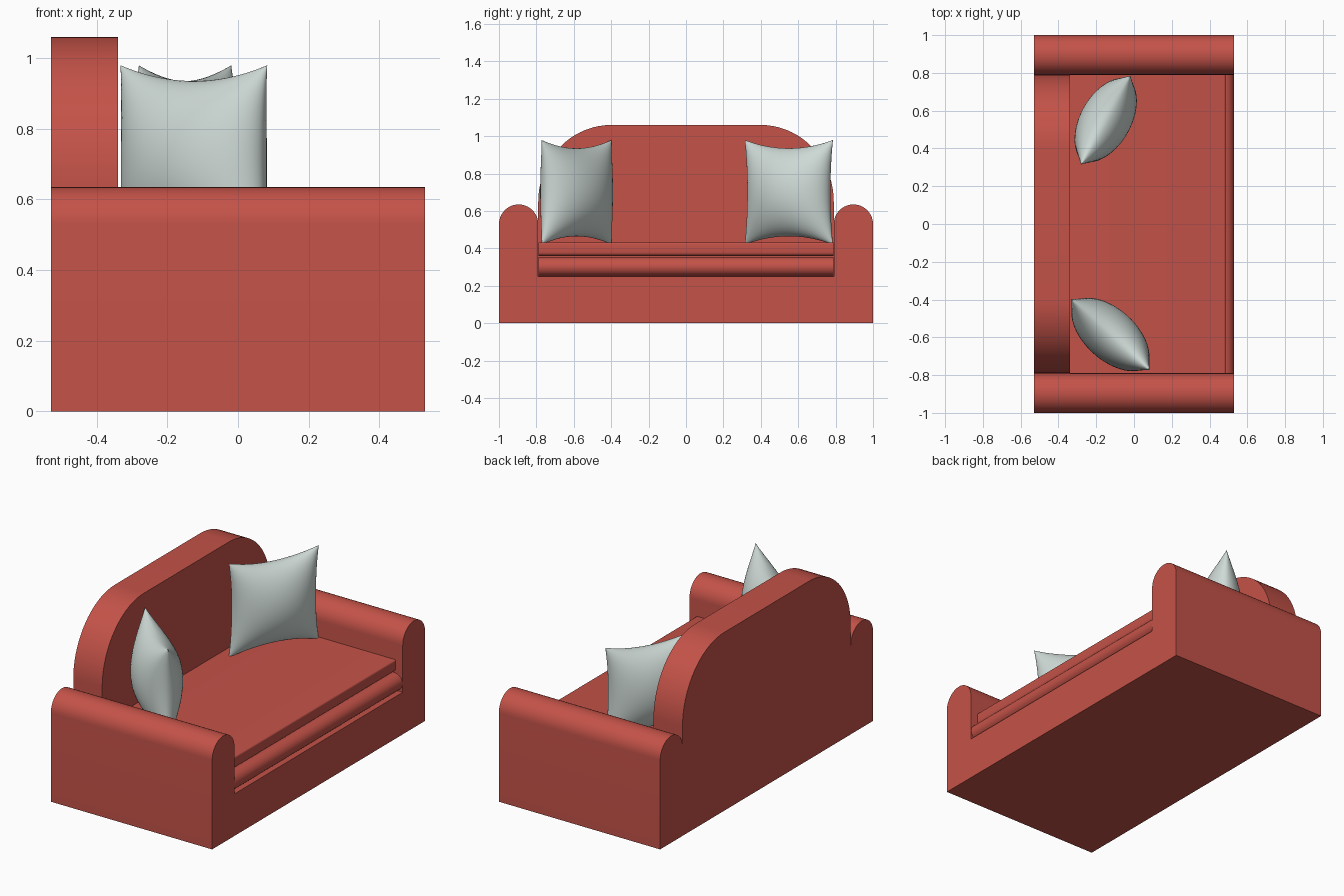
import bpy, bmesh, math
from mathutils import Vector

if "Cube" in bpy.data.objects:
    bpy.data.objects.remove(bpy.data.objects["Cube"])


def material(name, rgb):
    m = bpy.data.materials.new(name)
    m.diffuse_color = (*rgb, 1)
    m.use_nodes = True
    m.node_tree.nodes["Principled BSDF"].inputs["Base Color"].default_value = m.diffuse_color
    return m


RED = material("red_fabric", (0.55, 0.085, 0.065))
PALE = material("pale_fabric", (0.62, 0.70, 0.67))


def finish(name, bm, mat, angle):
    bmesh.ops.recalc_face_normals(bm, faces=bm.faces)
    me = bpy.data.meshes.new(name)
    bm.to_mesh(me)
    bm.free()
    ob = bpy.data.objects.new(name, me)
    bpy.context.collection.objects.link(ob)
    me.materials.append(mat)
    bpy.ops.object.select_all(action='DESELECT')
    ob.select_set(True)
    bpy.context.view_layer.objects.active = ob
    bpy.ops.object.shade_smooth_by_angle(angle=math.radians(angle))
    return ob


def extrude(name, profile, offset):
    """Closed 3D profile swept along an offset vector."""
    bm = bmesh.new()
    face = bm.faces.new([bm.verts.new(p) for p in profile])
    out = bmesh.ops.extrude_face_region(bm, geom=[face], use_keep_orig=True)
    verts = [g for g in out["geom"] if isinstance(g, bmesh.types.BMVert)]
    bmesh.ops.translate(bm, vec=Vector(offset), verts=verts)
    return finish(name, bm, RED, 35)


def arc(cx, cz, rx, rz, a0, a1, n=14):
    angles = [math.radians(a0 + (a1 - a0) * i / n) for i in range(n + 1)]
    return [(cx + rx * math.cos(a), cz + rz * math.sin(a)) for a in angles]


def mirror(half):
    return half + [(-y, z) for y, z in reversed(half)]


# U-shaped frame: base and both round-topped arms
half = [(1, 0)] + arc(0.895, 0.53, 0.105, 0.105, 0, 180, 20) + [(0.79, 0.25)]
extrude("frame_with_arms", [(-0.53, y, z) for y, z in mirror(half)], (1.06, 0, 0))

# Backrest with large rounded shoulders
half = [(0.79, 0.25)] + arc(0.40, 0.65, 0.39, 0.41, 0, 90, 18)
extrude("backrest", [(-0.53, y, z) for y, z in mirror(half)], (0.19, 0, 0))

# Lower seat pad with a rolled front, upper cushion set slightly back
roll = [(-0.34, 0.25)] + arc(0.475, 0.302, 0.055, 0.052, -90, 90) + [(-0.34, 0.354)]
extrude("seat_pad", [(x, -0.788, z) for x, z in roll], (0, 1.576, 0))
slab = [(-0.34, 0.36)] + arc(0.465, 0.38, 0.02, 0.02, -90, 0, 5) \
    + arc(0.475, 0.422, 0.01, 0.01, 0, 90, 4) + [(-0.34, 0.432)]
extrude("seat_cushion", [(x, -0.788, z) for x, z in slab], (0, 1.576, 0))


def pillow(name, centre, turn, width):
    """Square throw pillow: pinched edges, puffed faces, pointed corners."""
    n, bm = 28, bmesh.new()
    c, s = math.cos(turn), math.sin(turn)
    sheets = []
    for side in (1, -1):
        rows = []
        for i in range(n + 1):
            row = []
            for j in range(n + 1):
                u = math.sin(math.pi * (i / n - 0.5))
                v = math.sin(math.pi * (j / n - 0.5))
                w = u * width / 2 * (1 - 0.09 * (1 - v * v))
                h = v * 0.28 * (1 - 0.16 * (1 - u * u))
                t = side * 0.135 * ((1 - u * u) * (1 - v * v)) ** 0.55
                row.append(bm.verts.new((centre[0] + w * c - t * s,
                                         centre[1] + w * s + t * c, 0.70 + h)))
            rows.append(row)
        sheets.append(rows)
    for rows in sheets:
        for i in range(n):
            for j in range(n):
                bm.faces.new((rows[i][j], rows[i + 1][j],
                              rows[i + 1][j + 1], rows[i][j + 1]))
    bmesh.ops.remove_doubles(bm, verts=bm.verts, dist=0.0002)
    return finish(name, bm, PALE, 80)


# Throw pillows leaning in the two back corners
pillow("left_pillow", (-0.125, -0.585), math.radians(-42), 0.56)
pillow("right_pillow", (-0.15, 0.55), math.radians(61), 0.54)
